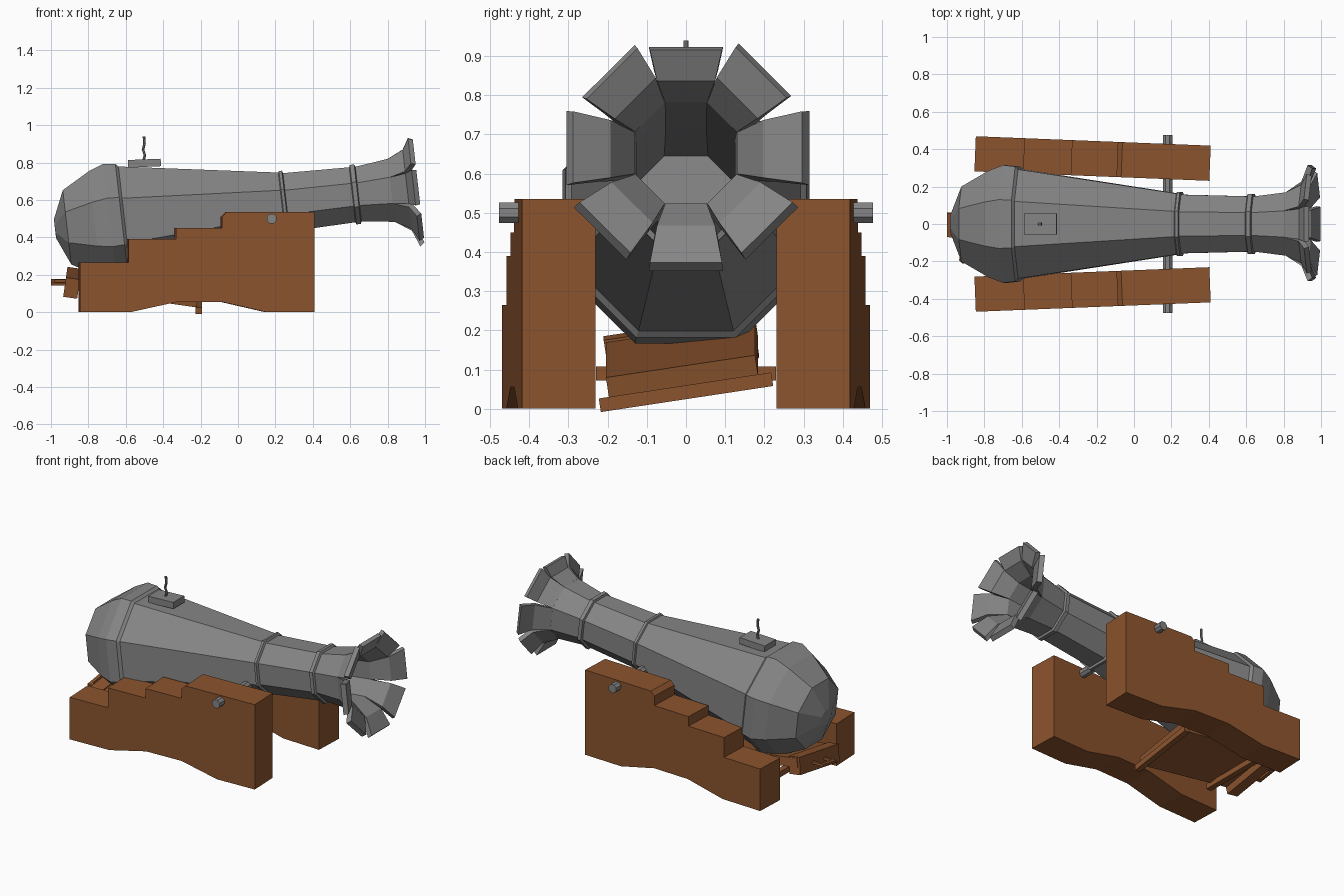
import bpy, bmesh, math
from mathutils import Matrix, Vector

cube = bpy.data.objects.get("Cube")
if cube:
    bpy.data.objects.remove(cube, do_unlink=True)


def material(name, rgb):
    m = bpy.data.materials.new(name)
    m.use_nodes = True
    m.diffuse_color = (*rgb, 1)
    m.node_tree.nodes["Principled BSDF"].inputs["Base Color"].default_value = (*rgb, 1)
    return m


iron = material("iron_grey", (0.235, 0.235, 0.235))
wood = material("brown_wood", (0.26, 0.088, 0.027))

# Barrel frame: local x runs along the bore, pitched upward
TILT = 0.1135
BARREL = Matrix.Translation((0, 0, 0.558)) @ Matrix.Rotation(-TILT, 4, 'Y')


def finish(name, bm, mat, matrix=Matrix()):
    bmesh.ops.recalc_face_normals(bm, faces=bm.faces)
    bm.transform(matrix)
    mesh = bpy.data.meshes.new(name)
    bm.to_mesh(mesh)
    bm.free()
    mesh.materials.append(mat)
    ob = bpy.data.objects.new(name, mesh)
    bpy.context.collection.objects.link(ob)
    return ob


def loft(name, rings, mat, matrix=Matrix()):
    """Skin a row of equal-sized rings and cap both ends."""
    bm = bmesh.new()
    rows = [[bm.verts.new(p) for p in ring] for ring in rings]
    n = len(rows[0])
    for a, b in zip(rows, rows[1:]):
        for i in range(n):
            j = (i + 1) % n
            bm.faces.new((a[i], a[j], b[j], b[i]))
    bm.faces.new(rows[0])
    bm.faces.new(rows[-1])
    return finish(name, bm, mat, matrix)


def octagon(s, apothem):
    r = apothem / math.cos(math.pi / 8)
    angles = [math.pi / 8 + i * math.pi / 4 for i in range(8)]
    return [(s, r * math.cos(a), r * math.sin(a)) for a in angles]


def box(name, size, centre, mat, roll=0.0, pitch=0.0):
    bm = bmesh.new()
    bmesh.ops.create_cube(bm, size=1)
    bm.transform(Matrix.Diagonal((*size, 1)))
    turn = Matrix.Rotation(pitch, 4, 'Y') @ Matrix.Rotation(roll, 4, 'X')
    return finish(name, bm, mat, Matrix.Translation(centre) @ turn)


# Barrel: outer skin from breech to muzzle, then back down the bore
profile = [(-.985, .05), (-.92, .2), (-.77, .285), (-.69, .315), (-.625, .307),
           (-.61, .292), (.235, .163), (.24, .171), (.255, .171), (.26, .157),
           (.615, .148), (.62, .16), (.643, .16), (.648, .147), (.83, .17),
           (.835, .13), (.65, .125), (.26, .125), (-.42, .135)]
loft("barrel", [octagon(s, r) for s, r in profile], iron, BARREL)

# Burst muzzle: eight bent petals, the top one curled in the least
flares = [0, .025, .055, .05, .055, .05, .045, .02]
for k, f in enumerate(flares):
    # (outer position, outer radius, outer half width, then the same inside)
    sections = [(.825, .17, .07, .835, .13, .053),
                (.91, .205 + f * .4, .082, .93, .175 + f * .4, .074),
                (.945, .26 + f, .095, .97, .25 + f * .85, .092)]
    rings = [[(so, -wo, ro), (so, wo, ro), (si, wi, ri), (si, -wi, ri)]
             for so, ro, wo, si, ri, wi in sections]
    loft(f"muzzle_petal_{k + 1}", rings, iron,
         BARREL @ Matrix.Rotation(-k * math.pi / 4, 4, 'X'))

# Trunnions
for side, label in ((1, "back"), (-1, "front")):
    rings = [[(.18 + b, y * side, .5 + c) for _, b, c in octagon(0, .026)]
             for y in (.14, .477)]
    loft(f"trunnion_{label}", rings, iron)

# Vent block and crooked fuse
box("vent_block", (.175, .11, .04), (-.5, 0, .797), iron, pitch=-.04)
fuse_path = [(-.505, .81), (-.498, .84), (-.508, .87), (-.5, .9), (-.503, .94)]
loft("fuse", [[(x + b, c, z) for _, b, c in octagon(0, .007)] for x, z in fuse_path], iron)

# Carriage cheeks: stepped planks with an arched underside, toed in at the front
cheek = [(-.63, 0), (-.36, 0), (-.11, .055), (.13, .055), (.37, 0), (.627, 0),
         (.627, .535), (.155, .535), (.13, .51), (.13, .45), (-.115, .45),
         (-.115, .39), (-.37, .39), (-.37, .265), (-.63, .265)]
for side, label in ((1, "back"), (-1, "front")):
    rings = [[(x, y, z) for x, z in cheek] for y in (-.094, .094)]
    place = Matrix.Translation((-.22, side * .35, 0)) @ Matrix.Rotation(-side * .04, 4, 'Z')
    loft(f"carriage_cheek_{label}", rings, wood, place)

# Loose bed between the cheeks, rolled to one side and sloping forward
ROLL = .15
box("bed_plank", (.7, .385, .055), (-.56, -.01, .13), wood, ROLL, .14)
box("bed_end_block", (.075, .385, .105), (-.886, -.012, .157), wood, ROLL, .14)
box("front_crossbar", (.035, .445, .035), (-.21, 0, .042), wood, ROLL)
box("rear_crossbar", (.035, .46, .035), (-.75, 0, .09), wood)

# Pull handle at the rear of the bed
box("handle_grip", (.022, .13, .014), (-.989, -.005, .16), wood, ROLL)
for y in (-.06, .05):
    box("handle_post", (.08, .02, .014), (-.95, y, .16 + (y + .005) * ROLL), wood, ROLL)
